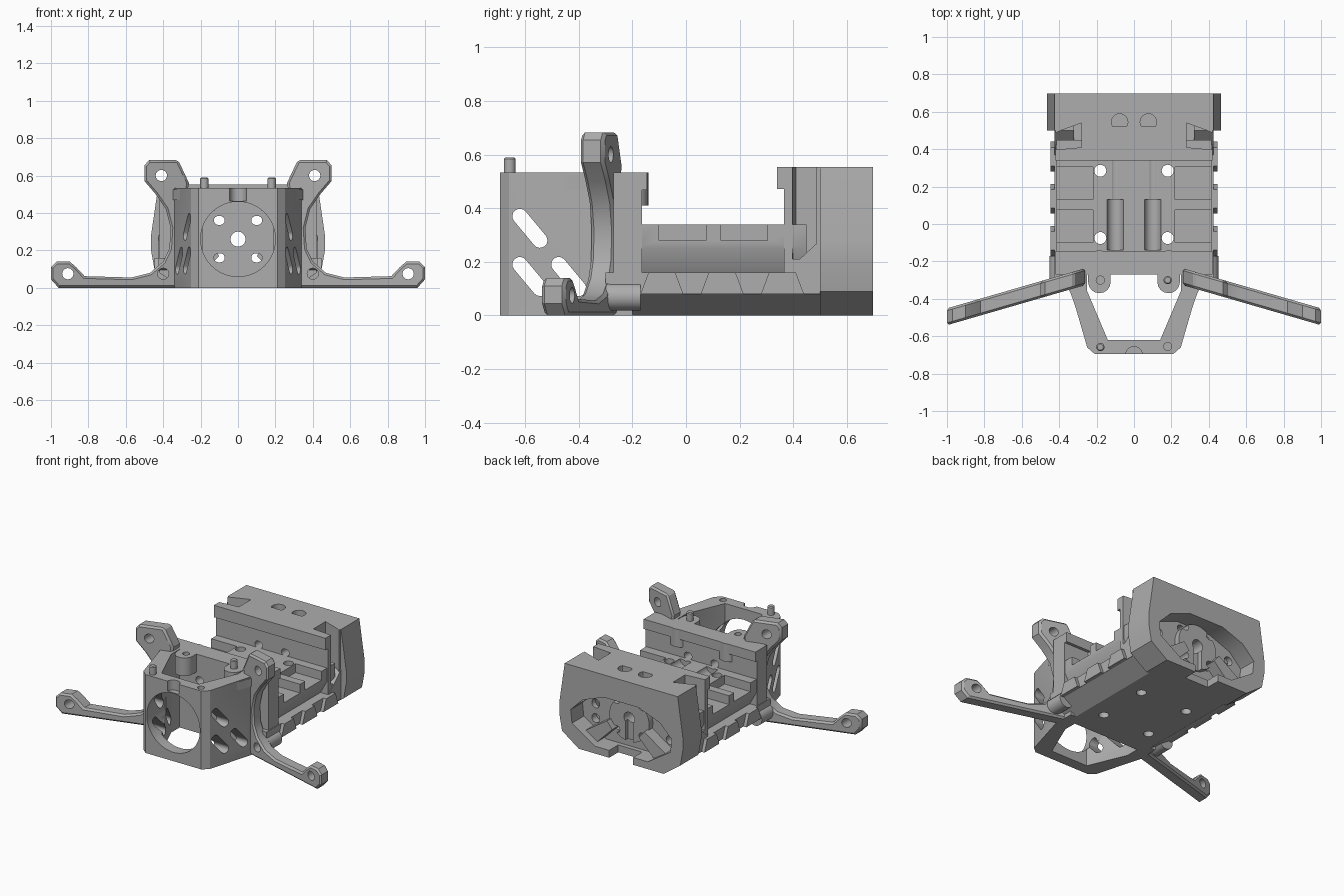
import bpy, bmesh, math
from mathutils import Vector

if "Cube" in bpy.data.objects:
    bpy.data.objects.remove(bpy.data.objects["Cube"])

grey = bpy.data.materials.new("matte grey")
grey.use_nodes = True
COLOUR = (0.42, 0.42, 0.42, 1)
grey.diffuse_color = COLOUR
grey.node_tree.nodes["Principled BSDF"].inputs["Base Color"].default_value = COLOUR
cutters = []


def place(axis, a, b, depth):
    """Map profile coordinates to space for an extrusion along an axis."""
    return Vector({"x": (depth, a, b), "y": (a, depth, b), "z": (a, b, depth)}[axis])


def prism(name, pts, axis, lo, hi, cutter=False, shear=None):
    bm = bmesh.new()
    rings = [[bm.verts.new(place(axis, a, b, d)) for a, b in pts] for d in (lo, hi)]
    for ring in rings:
        bm.faces.new(ring)
    n = len(pts)
    for i in range(n):
        j = (i + 1) % n
        bm.faces.new((rings[0][i], rings[0][j], rings[1][j], rings[1][i]))
    if shear:
        for v in bm.verts:
            v.co.y += shear(abs(v.co.x))
    bmesh.ops.recalc_face_normals(bm, faces=bm.faces)
    me = bpy.data.meshes.new(name)
    bm.to_mesh(me)
    bm.free()
    me.materials.append(grey)
    ob = bpy.data.objects.new(name, me)
    bpy.context.collection.objects.link(ob)
    if cutter:
        ob.hide_render = True
        cutters.append(ob)
    return ob


def rect(a0, a1, b0, b1):
    return [(a0, b0), (a1, b0), (a1, b1), (a0, b1)]


def circle(a, b, r, n=32):
    return [(a + r * math.cos(math.tau * i / n), b + r * math.sin(math.tau * i / n)) for i in range(n)]


def capsule(a, b, r, n=8):
    """Round-ended slot outline between two points."""
    a, b = Vector(a), Vector(b)
    start = math.atan2((b - a).y, (b - a).x) - math.pi / 2
    out = []
    for c, t in ((b, start), (a, start + math.pi)):
        out += [(c.x + r * math.cos(t + math.pi * i / n), c.y + r * math.sin(t + math.pi * i / n))
                for i in range(n + 1)]
    return out


def both(half):
    """Mirror a half outline across the centre plane."""
    return half + [(-a, b) for a, b in reversed(half)]


def cut(*args):
    return prism("cutter", *args, cutter=True)


def finish(ob, tools=(), bevel=0):
    if bevel:
        m = ob.modifiers.new("bevel", "BEVEL")
        m.width, m.segments, m.limit_method, m.angle_limit = bevel, 1, "ANGLE", math.radians(50)
    for t in tools:
        m = ob.modifiers.new("cut", "BOOLEAN")
        m.operation, m.solver, m.object = "DIFFERENCE", "EXACT", t
    bpy.context.view_layer.update()
    dg = bpy.context.evaluated_depsgraph_get()
    me = bpy.data.meshes.new_from_object(ob.evaluated_get(dg))
    ob.modifiers.clear()
    ob.data = me
    bpy.ops.object.select_all(action="DESELECT")
    ob.select_set(True)
    bpy.context.view_layer.objects.active = ob
    bpy.ops.object.shade_smooth_by_angle(angle=math.radians(30))


# Bores running the full length
bores = [cut(circle(0, 0.26, 0.04), "y", -0.4, 0.8)]
for x in (-0.1, 0.1):
    for z in (0.16, 0.36):
        bores.append(cut(capsule((x - 0.005, z), (x + 0.005, z), 0.024), "y", -0.4, 0.8))

# Open nose box with round front opening and slanted side slots
nose = prism("nose_box", both([(0.21, -0.695), (0.25, -0.66), (0.34, -0.35), (0.34, -0.2)]), "z", 0, 0.533)
nose_cuts = [cut(both([(0.14, -0.62), (0.25, -0.36), (0.25, -0.1)]), "z", -0.1, 0.7),
             cut(circle(0, 0.26, 0.2, 48), "y", -0.8, -0.5),
             cut(circle(0, -0.7, 0.045, 20), "z", 0.465, 0.7),
             cut(circle(0.18, -0.655, 0.022, 16), "z", 0.44, 0.7)]
for a, b in (((-0.62, 0.37), (-0.545, 0.28)), ((-0.62, 0.19), (-0.545, 0.1)), ((-0.475, 0.19), (-0.4, 0.1))):
    nose_cuts.append(cut(capsule(a, b, 0.028), "x", -0.6, 0.6))
finish(nose, nose_cuts)

# Bulkhead behind the nose, with an overhanging rear lip
bulk_half = [(0.3, 0), (0.42, 0.08), (0.42, 0.533)]
lower_bores = [cut(circle(s * 0.4, 0.075, 0.03, 20), "y", -0.6, -0.18) for s in (1, -1)]
bulkhead = prism("bulkhead", both(bulk_half), "y", -0.27, -0.165)
finish(bulkhead, bores + lower_bores)
finish(prism("bulkhead_lip", rect(-0.42, 0.42, 0.467, 0.533), "y", -0.2, -0.145))

# Screw tabs and locating pins
for s in (1, -1):
    tab = prism("screw_tab", capsule((s * 0.185, -0.31), (s * 0.185, -0.2), 0.06), "z", 0.41, 0.533)
    finish(tab, [cut(circle(-0.18, -0.3, 0.022, 16), "z", 0.45, 0.7)] if s < 0 else [])
for x, y in ((-0.18, -0.658), (0.18, -0.3)):
    finish(prism("locating_pin", circle(x, y, 0.022, 20), "z", 0.5, 0.59), bevel=0.006)

# Central tray with channels, strap pockets and mounting holes
tray = prism("tray", both([(0.3, 0), (0.42, 0.08), (0.42, 0.16), (0.365, 0.16), (0.415, 0.25),
                           (0.415, 0.34)]), "y", -0.2, 0.45)
tray_cuts = list(bores)
for s in (1, -1):
    tray_cuts.append(cut(circle(s * 0.1, 0.345, 0.044, 24), "y", -0.14, 0.13))
    for y in (-0.075, 0.285):
        tray_cuts.append(cut(circle(s * 0.18, y, 0.032, 24), "z", -0.1, 0.6))
    for y in (-0.1, 0.13):
        tray_cuts.append(cut(rect(s * 0.22, s * 0.5, y, y + 0.175), "z", 0.28, 0.5))
finish(tray, tray_cuts)

# Side rails rising towards the rear, with raised trapezoid pads
rail = [(-0.3, 0.16), (0.37, 0.16), (0.5, 0.28), (0.55, 0.28), (0.55, 0.08), (-0.14, 0.08), (-0.3, 0.12)]
for s in (1, -1):
    finish(prism("side_rail", rail, "x", s * 0.32, s * 0.425))
    for y in (-0.09, 0.135, 0.36):
        pad = [(y - 0.08, 0.08), (y + 0.08, 0.08), (y + 0.05, 0.16), (y - 0.05, 0.16)]
        finish(prism("rail_pad", pad, "x", s * 0.4, s * 0.447))

# Rear wall and rear housing
side_pockets = [cut([(s * 0.28, 0.41), (s * 0.55, 0.385), (s * 0.55, 0.43), (s * 0.39, 0.5),
                     (s * 0.28, 0.54)], "z", 0.21, 0.7) for s in (1, -1)]
wall = prism("rear_wall", both([(0.3, 0), (0.42, 0.08), (0.42, 0.553)]), "y", 0.365, 0.52)
finish(wall, bores + side_pockets)
finish(prism("rear_wall_lip", rect(-0.42, 0.42, 0.472, 0.553), "y", 0.34, 0.386))

housing = prism("rear_housing", both([(0.32, 0), (0.445, 0.09), (0.465, 0.2), (0.465, 0.28),
                                      (0.425, 0.553)]), "y", 0.5, 0.697)
back_pocket = cut(both([(0.2, 0.05), (0.37, 0.16), (0.38, 0.25), (0.29, 0.34), (0.13, 0.4)]), "y", 0.57, 0.8)
floor_slot = cut(rect(-0.09, 0.09, -0.1, 0.1), "y", 0.6, 0.8)
top_holes = [cut(circle(s * 0.077, 0.545, 0.044), "z", 0.46, 0.7) for s in (1, -1)]
side_holes = [cut(circle(s * 0.28, z, 0.03, 20), "y", 0.52, 0.8) for s in (1, -1) for z in (0.17, 0.27)]
finish(housing, bores + side_pockets + [back_pocket, floor_slot] + top_holes + side_holes)

# Raised motor mount inside the rear recess
mount = prism("motor_mount", circle(0, 0.25, 0.15, 40), "y", 0.55, 0.61)
finish(mount, bores + [cut(rect(-0.03, 0.03, 0, 0.25), "y", 0.58, 0.8)])
for s in (1, -1):
    web = [(s * 0.1, 0.17), (s * 0.22, 0.05), (s * 0.32, 0.1), (s * 0.14, 0.22)]
    finish(prism("mount_web", web, "y", 0.55, 0.65))

# Swept arms: upright eye, curved bracket and outrigger foot
arm = [(0.29, 0), (0.96, 0), (1.0, 0.045), (1.0, 0.11), (0.97, 0.14), (0.9, 0.14), (0.865, 0.11),
       (0.82, 0.062), (0.57, 0.055), (0.47, 0.08), (0.4, 0.14), (0.367, 0.21), (0.36, 0.32),
       (0.385, 0.42), (0.44, 0.5), (0.5, 0.57), (0.5, 0.655), (0.475, 0.683), (0.32, 0.683),
       (0.262, 0.56), (0.29, 0.42)]
for s in (1, -1):
    outline = [(s * a, b) for a, b in arm]
    ob = prism("swept_arm", outline, "y", -0.045, 0.045, shear=lambda x: -0.325 - 0.29 * (x - 0.41))
    eyes = [cut(circle(s * x, z, 0.03, 24), "y", -0.7, -0.18) for x, z in ((0.41, 0.6), (0.91, 0.075))]
    finish(ob, eyes + lower_bores, bevel=0.012)
    boss = prism("arm_boss", circle(s * 0.4, 0.07, 0.052, 24), "y", -0.33, -0.17)
    finish(boss, lower_bores)
    # Gusset bracing the top of the nose against the arm
    gusset = [(s * 0.26, -0.6), (s * 0.335, -0.38), (s * 0.37, -0.3), (s * 0.27, -0.3)]
    finish(prism("nose_gusset", gusset, "z", 0.47, 0.525))

for c in cutters:
    bpy.data.objects.remove(c)
